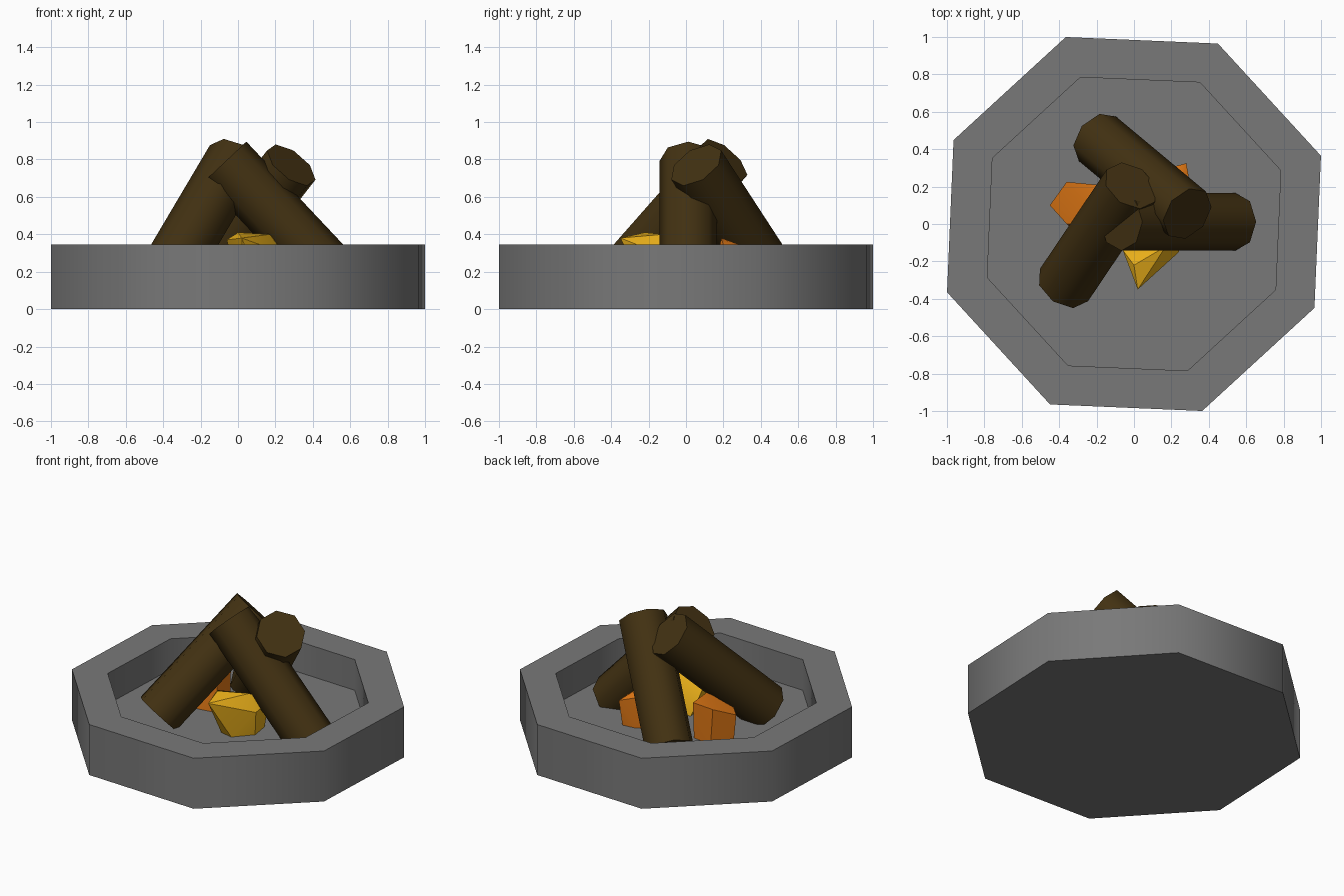
import bpy
import bmesh
from math import cos, sin, radians
from mathutils import Vector, Matrix

cube = bpy.data.objects.get("Cube")
if cube:
    bpy.data.objects.remove(cube, do_unlink=True)


def material(name, rgb):
    mat = bpy.data.materials.new(name)
    mat.use_nodes = True
    color = (*rgb, 1.0)
    mat.diffuse_color = color
    mat.node_tree.nodes["Principled BSDF"].inputs["Base Color"].default_value = color
    return mat


stone = material("stone grey", (0.19, 0.19, 0.19))
bark = material("dark bark", (0.055, 0.031, 0.006))
yellow = material("flame yellow", (0.8, 0.42, 0.01))
orange = material("flame orange", (0.8, 0.2, 0.008))


def finish(name, bm, mat, angle):
    """Turn a bmesh into an object with one material and angle-based smoothing."""
    bmesh.ops.recalc_face_normals(bm, faces=bm.faces[:])
    mesh = bpy.data.meshes.new(name)
    bm.to_mesh(mesh)
    bm.free()
    mesh.materials.append(mat)
    obj = bpy.data.objects.new(name, mesh)
    bpy.context.collection.objects.link(obj)
    bpy.ops.object.select_all(action='DESELECT')
    obj.select_set(True)
    bpy.context.view_layer.objects.active = obj
    bpy.ops.object.shade_smooth_by_angle(angle=radians(angle))
    return obj


# Octagonal stone basin: profile rings joined from the base to the inner floor
def build_basin(profile, sides=8, turn=radians(20.05)):
    bm = bmesh.new()
    step = radians(360 / sides)
    rings = [[bm.verts.new((r * cos(turn + i * step), r * sin(turn + i * step), z))
              for i in range(sides)] for r, z in profile]
    for low, high in zip(rings, rings[1:]):
        for i in range(sides):
            j = (i + 1) % sides
            bm.faces.new((low[i], low[j], high[j], high[i]))
    bm.faces.new(rings[0])
    bm.faces.new(rings[-1])
    return finish("fire_pit_basin", bm, stone, 50)


build_basin([(1.064, 0), (1.064, 0.345), (0.835, 0.345), (0.835, 0.135)])


# Leaning logs: eight-sided cylinders from foot to tip
def build_log(name, foot, tip, radius=0.155):
    foot, tip = Vector(foot), Vector(tip)
    axis = (tip - foot).normalized()
    side = axis.cross(Vector((0, 0, 1))).normalized()
    up = side.cross(axis)
    place = Matrix((side, up, axis)).transposed().to_4x4()
    place.translation = (foot + tip) / 2
    bm = bmesh.new()
    bmesh.ops.create_cone(bm, cap_ends=True, segments=8, radius1=radius,
                          radius2=radius, depth=(tip - foot).length, matrix=place)
    return finish(name, bm, bark, 50)


build_log("left_log", (0.54, 0.012, 0.143), (-0.068, 0.012, 0.789))
build_log("right_log", (-0.374, -0.326, 0.194), (-0.017, 0.205, 0.797))
build_log("back_log", (-0.195, 0.455, 0.155), (0.285, 0.055, 0.77))


# Chunky flame lumps: convex hulls resting on the basin floor
def build_lump(name, mat, top, base, floor=0.13):
    bm = bmesh.new()
    for p in top:
        bm.verts.new(p)
    for x, y in base:
        bm.verts.new((x, y, floor))
    hull = bmesh.ops.convex_hull(bm, input=bm.verts[:])
    loose = [v for v in bm.verts if not v.link_faces]
    bmesh.ops.delete(bm, geom=loose, context='VERTS')
    return finish(name, bm, mat, 35)


build_lump("front_flame", yellow,
           [(0.02, -0.35, 0.38), (-0.06, -0.14, 0.37), (0.0, -0.22, 0.41),
            (0.17, -0.12, 0.40), (0.24, -0.15, 0.30), (0.24, -0.01, 0.32)],
           [(0.12, -0.24), (0.22, -0.13), (0.2, 0.0), (0.0, -0.05), (0.03, -0.22)])
build_lump("right_flame", orange,
           [(-0.45, 0.1, 0.32), (-0.36, 0.225, 0.38), (-0.2, 0.21, 0.38),
            (-0.36, 0.0, 0.31), (-0.16, 0.0, 0.36)],
           [(-0.43, 0.1), (-0.34, 0.22), (-0.2, 0.2), (-0.33, -0.03), (-0.15, 0.0)])
build_lump("back_flame", orange,
           [(0.19, 0.3, 0.34), (0.28, 0.325, 0.31), (0.3, 0.21, 0.3),
            (0.2, 0.19, 0.38), (0.06, 0.24, 0.33)],
           [(0.18, 0.29), (0.27, 0.3), (0.28, 0.15), (0.1, 0.12), (0.07, 0.23)])
